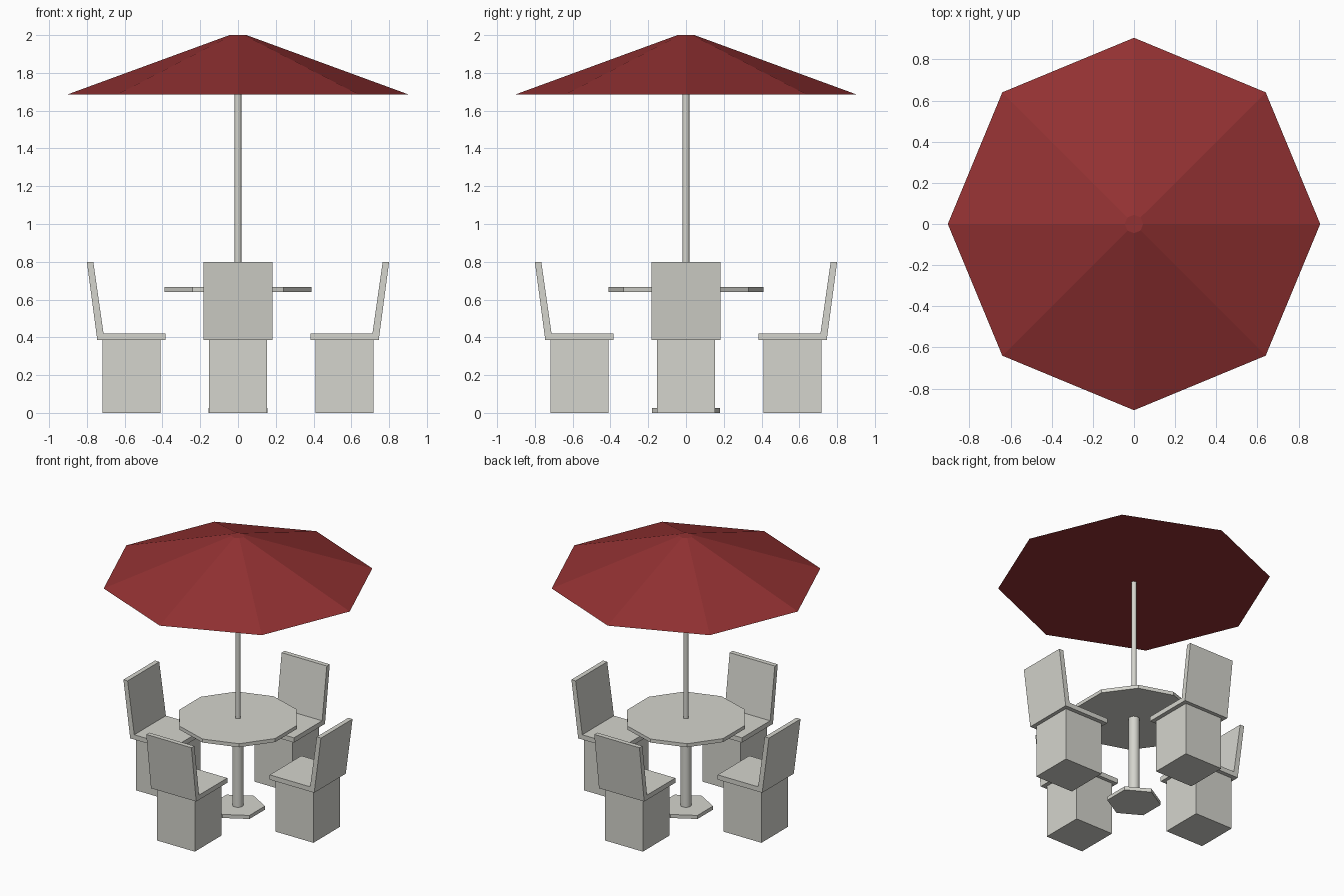
import bpy
import bmesh
from math import cos, sin, pi, radians
from mathutils import Matrix

if "Cube" in bpy.data.objects:
    bpy.data.objects.remove(bpy.data.objects["Cube"], do_unlink=True)


def make_material(name, rgb):
    mat = bpy.data.materials.new(name)
    mat.use_nodes = True
    colour = (*rgb, 1)
    mat.diffuse_color = colour
    mat.node_tree.nodes["Principled BSDF"].inputs["Base Color"].default_value = colour
    return mat


stone = make_material("pale grey", (0.66, 0.66, 0.61))
cloth = make_material("dark red", (0.29, 0.031, 0.032))


def finish(name, bm, mat, smooth=False):
    bmesh.ops.recalc_face_normals(bm, faces=bm.faces)
    mesh = bpy.data.meshes.new(name)
    bm.to_mesh(mesh)
    bm.free()
    mesh.materials.append(mat)
    obj = bpy.data.objects.new(name, mesh)
    bpy.context.collection.objects.link(obj)
    if smooth:
        bpy.ops.object.select_all(action="DESELECT")
        obj.select_set(True)
        bpy.context.view_layer.objects.active = obj
        bpy.ops.object.shade_smooth_by_angle(angle=radians(35))
    return obj


def turned(name, sides, r_low, r_high, z_low, z_high, mat, smooth=False):
    """Upright prism or frustum with a corner on +y."""
    bm = bmesh.new()
    rings = []
    for r, z in ((r_low, z_low), (r_high, z_high)):
        angles = [pi / 2 + 2 * pi * i / sides for i in range(sides)]
        rings.append([bm.verts.new((r * cos(a), r * sin(a), z)) for a in angles])
    low, high = rings
    bm.faces.new(low[::-1])
    bm.faces.new(high)
    for i in range(sides):
        j = (i + 1) % sides
        bm.faces.new((low[i], low[j], high[j], high[i]))
    return finish(name, bm, mat, smooth)


def extruded(name, profile, half_width, angle, mat):
    """Profile in x and z, extruded across y, then turned about z."""
    bm = bmesh.new()
    face = bm.faces.new([bm.verts.new((x, -half_width, z)) for x, z in profile])
    out = bmesh.ops.extrude_face_region(bm, geom=[face])
    new = [v for v in out["geom"] if isinstance(v, bmesh.types.BMVert)]
    bmesh.ops.translate(bm, verts=new, vec=(0, 2 * half_width, 0))
    bmesh.ops.rotate(bm, verts=bm.verts, matrix=Matrix.Rotation(angle, 3, "Z"))
    return finish(name, bm, mat)


# Table and parasol
turned("table_foot", 6, 0.18, 0.18, 0, 0.026, stone)
turned("table_column", 16, 0.037, 0.037, 0.026, 0.64, stone, True)
turned("table_top", 10, 0.41, 0.41, 0.64, 0.666, stone)
turned("parasol_pole", 16, 0.018, 0.018, 0.666, 1.69, stone, True)
turned("parasol_canopy", 8, 0.905, 0.045, 1.685, 2.0, cloth)

# Four chairs facing the table
shell = [(0.385, 0.385), (0.745, 0.385), (0.8, 0.8), (0.766, 0.8),
         (0.712, 0.42), (0.385, 0.42)]
block = [(0.41, 0), (0.718, 0), (0.718, 0.385), (0.41, 0.385)]
for i, side in enumerate(("left", "back", "right", "front")):
    extruded(f"{side}_chair_seat", shell, 0.183, i * pi / 2, stone)
    extruded(f"{side}_chair_base", block, 0.153, i * pi / 2, stone)
